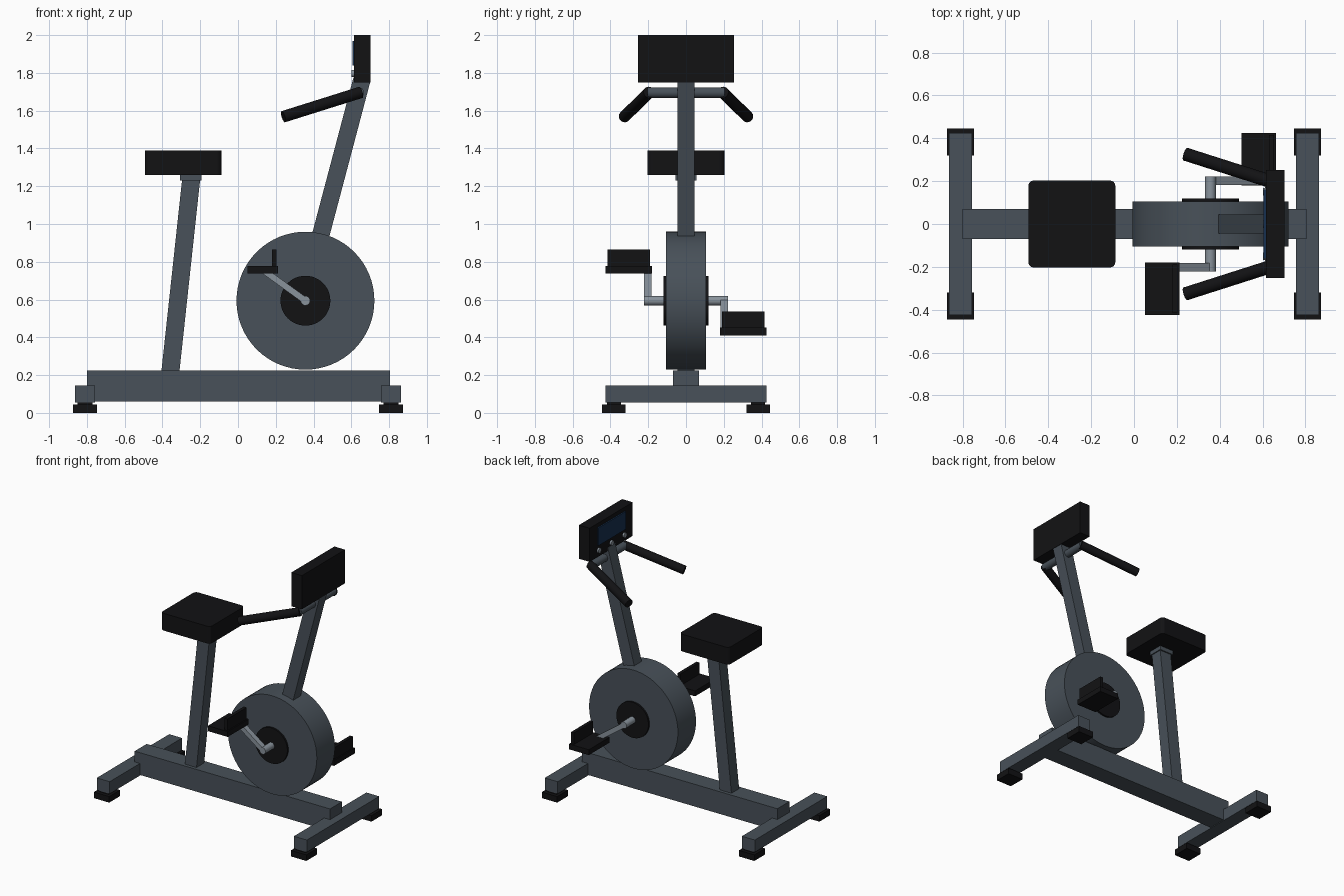
import bpy, bmesh
from math import pi
from mathutils import Vector

if "Cube" in bpy.data.objects:
    bpy.data.objects.remove(bpy.data.objects["Cube"])


def material(name, rgb):
    m = bpy.data.materials.new(name)
    m.diffuse_color = (*rgb, 1)
    m.use_nodes = True
    m.node_tree.nodes["Principled BSDF"].inputs["Base Color"].default_value = m.diffuse_color
    return m


STEEL = material("painted_steel", (0.065, 0.082, 0.1))
BLACK = material("black_plastic", (0.006, 0.006, 0.007))
METAL = material("bare_metal", (0.25, 0.29, 0.33))
SCREEN = material("screen_blue", (0.008, 0.03, 0.08))


def box(name, lo, hi, mat):
    lo, hi = Vector(lo), Vector(hi)
    bpy.ops.mesh.primitive_cube_add(size=1, location=(lo + hi) / 2)
    o = bpy.context.object
    o.name = name
    o.dimensions = hi - lo
    bpy.ops.object.transform_apply(location=False, rotation=False, scale=True)
    o.data.materials.append(mat)
    return o


def rod(name, a, b, r, mat, sides=24):
    a, b = Vector(a), Vector(b)
    bpy.ops.mesh.primitive_cylinder_add(radius=r, depth=(b - a).length, vertices=sides, location=(a + b) / 2)
    o = bpy.context.object
    o.name = name
    o.rotation_mode = 'QUATERNION'
    o.rotation_quaternion = (b - a).to_track_quat('Z', 'Y')
    bpy.ops.object.shade_smooth_by_angle(angle=pi / 6)
    o.data.materials.append(mat)
    return o


def bar(name, a, b, w, depth, mat):
    """Square tube lying in the xz plane; depth is measured along y."""
    a, b = Vector(a), Vector(b)
    o = box(name, (-w / 2, -depth / 2, -(b - a).length / 2), (w / 2, depth / 2, (b - a).length / 2), mat)
    o.location = (a + b) / 2
    o.rotation_euler.y = Vector((0, 0, 1)).rotation_difference(b - a).to_euler().y
    d = (b - a).normalized()
    from math import atan2
    o.rotation_euler.y = atan2(d.x, d.z)
    return o


def bevel(o, width, segments, vertical_only=False):
    bm = bmesh.new()
    bm.from_mesh(o.data)
    edges = [e for e in bm.edges if not vertical_only or abs(e.verts[0].co.z - e.verts[1].co.z) > 0.01]
    bmesh.ops.bevel(bm, geom=edges, offset=width, segments=segments, profile=0.5, affect='EDGES')
    bm.to_mesh(o.data)
    bm.free()


# base: long beam, two cross legs, four rubber feet
box("base_beam", (-0.8, -0.07, 0.06), (0.805, 0.07, 0.225), STEEL)
for end, s in (("rear", -1), ("front", 1)):
    x = 0.81 * s
    box(end + "_cross_leg", (x - 0.053, -0.425, 0.055), (x + 0.053, 0.425, 0.145), STEEL)
    for side, t in (("right", -1), ("left", 1)):
        y = 0.382 * t
        box(f"{end}_{side}_foot", (x - 0.063, y - 0.063, 0), (x + 0.063, y + 0.063, 0.045), BLACK)
        box(f"{end}_{side}_foot_stem", (x - 0.04, y - 0.037, 0.04), (x + 0.04, y + 0.037, 0.06), BLACK)

# seat and post
bar("seat_post", (-0.36, 0, 0.2), (-0.246, 0, 1.255), 0.095, 0.09, STEEL)
box("seat_collar", (-0.307, -0.055, 1.23), (-0.193, 0.055, 1.265), STEEL)
seat = box("seat", (-0.493, -0.203, 1.26), (-0.087, 0.203, 1.388), BLACK)
bevel(seat, 0.025, 4, vertical_only=True)

# flywheel, hub and axle
AX, AZ = 0.357, 0.594
rod("flywheel", (AX, -0.106, AZ), (AX, 0.106, AZ), 0.365, STEEL, 64)
rod("hub", (AX, -0.119, AZ), (AX, 0.119, AZ), 0.132, BLACK, 48)
rod("axle", (AX, -0.222, AZ), (AX, 0.222, AZ), 0.025, METAL)

# cranks and L-shaped pedals on opposite sides
for side, s in (("right", -1), ("left", 1)):
    px, pz = AX + 0.225 * s, AZ - 0.163 * s
    c = bar(side + "_crank", (AX, 0, AZ), (px, 0, pz), 0.034, 0.04, METAL)
    c.location.y = 0.202 * s
    y0, y1 = sorted((0.18 * s, 0.425 * s))
    box(side + "_pedal", (px - 0.081, y0, pz - 0.02), (px + 0.081, y1, pz + 0.02), BLACK)
    box(side + "_pedal_stop", (px + 0.048, y0 + 0.01, pz + 0.01), (px + 0.072, y1 - 0.01, pz + 0.107), BLACK)

# front post and handlebars
bar("front_post", (0.427, 0, 0.9), (0.656, 0, 1.765), 0.092, 0.088, STEEL)
rod("handlebar", (0.64, -0.205, 1.695), (0.64, 0.205, 1.695), 0.028, STEEL)
for side, s in (("right", -1), ("left", 1)):
    rod(side + "_grip", (0.65, 0.195 * s, 1.697), (0.24, 0.326 * s, 1.568), 0.031, BLACK)

# console with screen and three buttons
box("console", (0.615, -0.253, 1.75), (0.702, 0.253, 2.0), BLACK)
box("screen", (0.605, -0.16, 1.838), (0.62, 0.16, 1.97), SCREEN)
for i, y in enumerate((-0.15, 0, 0.15)):
    rod(f"button_{i + 1}", (0.602, y, 1.797), (0.62, y, 1.797), 0.018, METAL, 16)
